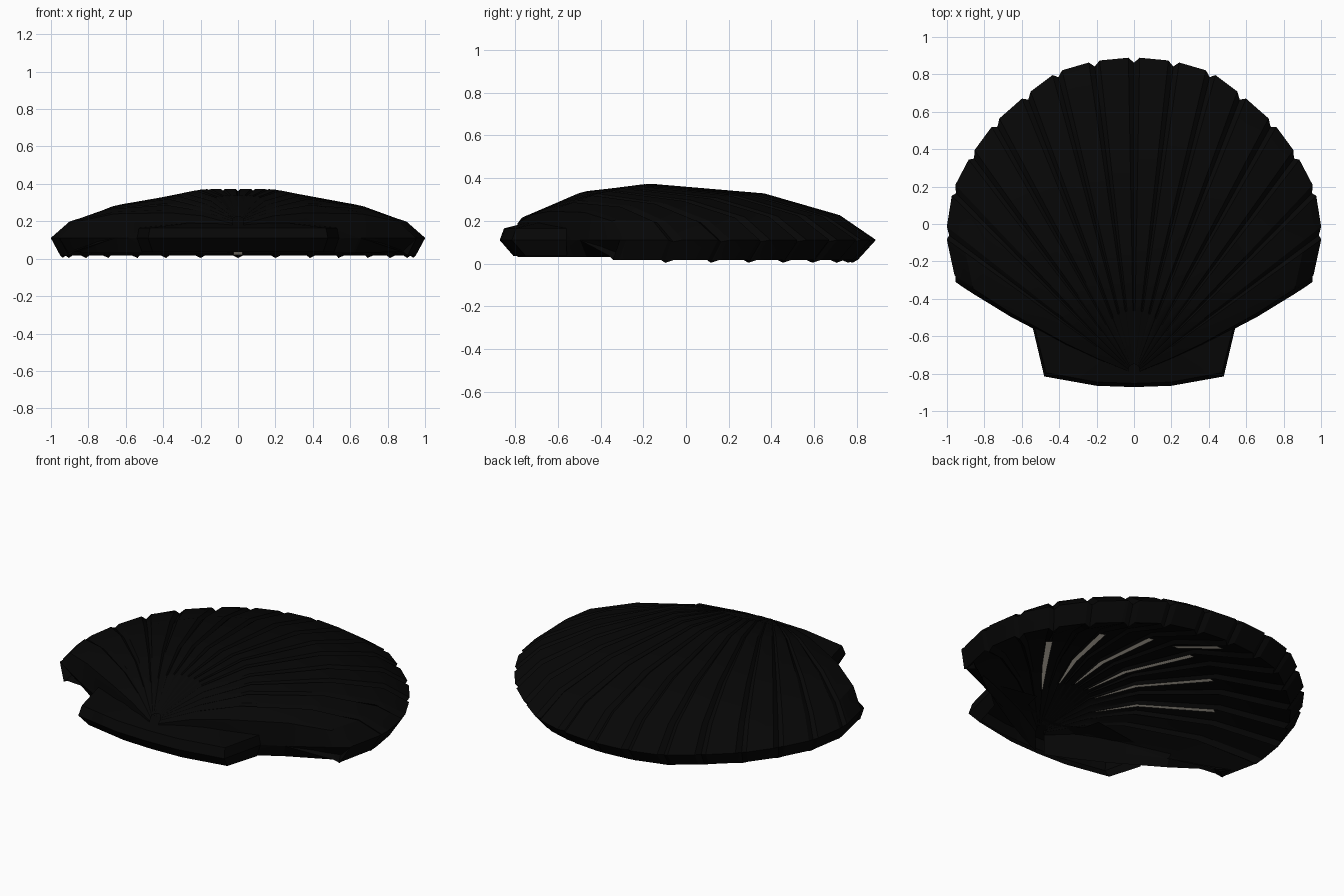
import bpy
from mathutils import Vector

if "Cube" in bpy.data.objects:
    bpy.data.objects.remove(bpy.data.objects["Cube"])


def material(name, col):
    m = bpy.data.materials.new(name)
    m.diffuse_color = (*col, 1)
    m.use_nodes = True
    m.node_tree.nodes["Principled BSDF"].inputs["Base Color"].default_value = m.diffuse_color
    return m


BLACK = material("black", (0.002, 0.002, 0.002))
CREAM = material("cream", (0.85, 0.78, 0.66))
HUB = Vector((0, -0.80))


def make(name, verts, faces, mat):
    me = bpy.data.meshes.new(name)
    me.from_pydata(verts, [], faces)
    me.materials.append(mat)
    ob = bpy.data.objects.new(name, me)
    bpy.context.collection.objects.link(ob)
    return ob


def lookup(knots, u):
    for (a, za), (b, zb) in zip(knots, knots[1:]):
        if u <= b:
            return za + (zb - za) * (u - a) / (b - a)
    return knots[-1][1]


def dome(p):
    """Height of the dome above a plan position."""
    v = (p.y + 0.17) / (1.05 if p.y > -0.17 else 0.68)
    u = (p.x ** 2 + v * v) ** 0.5
    return lookup([(0, .372), (.2, .37), (.5, .33), (.88, .215), (1, .11)], u)


def wall(t):
    """Wall thickness, growing from the hinge to the rim."""
    return lookup([(0, .035), (.2, .04), (.38, .06), (.69, .11), (1, .18)], t)


def groove(t):
    """Grooves fade out towards the hinge."""
    return min(1, max(0, (t - .15) / .3))


# Rim notches on the right half, from the back centre round to the side
NOTCH = [(0, .862), (.21, .842), (.405, .785), (.565, .665), (.73, .52),
         (.855, .35), (.952, .165), (.988, -.06), (.955, -.31)]
NOTCH = [Vector(n) for n in NOTCH]

# Columns: (rim point, height offset, lip height, kind)
half = []
for i, (a, b) in enumerate(zip(NOTCH, NOTCH[1:])):
    if i:
        half.append((a, -.016, .004, "rib"))
    for f in (.14, .86):
        p = a.lerp(b, f)
        p = HUB + (p - HUB) * (1.018 if f < .5 or i < 7 else 1.0)
        half.append((p, .002, .018, "rib"))
end = NOTCH[-1]
half += [(end + Vector((.0, .03)), 0, .018, "side"),
         (end, 0, .018, "skirt"), (end + Vector((-.05, .045)), 0, .018, "lip")]


def flip(c):
    return (Vector((-c[0].x, c[0].y)), *c[1:])


cols = [flip(c) for c in reversed(half)] + [(NOTCH[0], -.016, .004, "rib")] + half

# Profile from hub out over the dome, round the rim and back inside
PROFILE = [(.03, "out"), (.2, "out"), (.38, "out"), (.69, "out"), (.9, "out"),
           (1, "rim"), (.95, "lip"), (.92, "edge"), (.69, "in"),
           (.38, "in"), (.2, "in"), (.03, "in")]


def shell_point(col, t, part):
    p, off, lip, kind = col
    q = HUB + (p - HUB) * t
    if kind != "rib":
        q.y -= .16 * t * (1 - t)
    if part == "lip":
        z = lip
    elif part == "edge":
        z = lip + .02
    elif kind == "skirt":
        z = .11
    elif kind == "lip":
        z = .03
    elif part == "rim":
        z = .11 + off * .5
    else:
        z = dome(q) + off * groove(t) - (wall(t) if part == "in" else 0)
    return (q.x, q.y, z)


verts = [shell_point(c, t, part) for t, part in PROFILE for c in cols]
n = len(cols)
faces = [(r * n + i, r * n + i + 1, (r + 1) * n + i + 1, (r + 1) * n + i)
         for r in range(len(PROFILE) - 1) for i in range(n - 1)]
make("ribbed_shell", verts, faces, BLACK)

# Hinge ears: rounded front edge, top rising to meet the dome, open below
EAR = [(.54, -.56), (.48, -.815), (.2, -.865), (0, -.872)]
EAR = EAR + [(-x, y) for x, y in reversed(EAR[:-1])]
verts = []
for sx, dy, z in [(.95, .065, .035), (1, 0, .11), (.98, .02, .165), (.4, .16, .2)]:
    for x, y in EAR:
        k = min(1, max(0, (-.55 - y) / .26))
        verts.append((x * sx, y + dy * k, z))
m = len(EAR)
faces = [(r * m + i, r * m + i + 1, (r + 1) * m + i + 1, (r + 1) * m + i)
         for r in range(3) for i in range(m - 1)]
make("hinge_ears", verts, faces, BLACK)


# Pale strips along every second groove of the inside
def strip(name, rim, ts, widths, heights=None):
    d = (rim - HUB).normalized()
    side = Vector((-d.y, d.x))
    verts = []
    for i, (t, w) in enumerate(zip(ts, widths)):
        q = HUB + (rim - HUB) * t
        z = dome(q) - wall(t) - .016 * groove(t) - .008
        if heights:
            z = heights[i]
        for s in (-1, 1):
            p = q + side * s * w / 2
            verts.append((p.x, p.y, z))
    make(name, verts, [(2 * i, 2 * i + 1, 2 * i + 3, 2 * i + 2)[::-1]
                       for i in range(len(ts) - 1)], CREAM)


for i in (1, 3, 5):
    for s in (-1, 1):
        strip("inner_strip", Vector((NOTCH[i].x * s, NOTCH[i].y)),
              (.22, .38, .68), (.008, .028, .036))
strip("inner_back_strip", NOTCH[0], (.69, .915), (.04, .05), (.185, .02))

# Soft facets, crisp creases
bpy.ops.object.select_all(action='SELECT')
bpy.context.view_layer.objects.active = bpy.data.objects["ribbed_shell"]
bpy.ops.object.shade_smooth_by_angle(angle=0.4)
